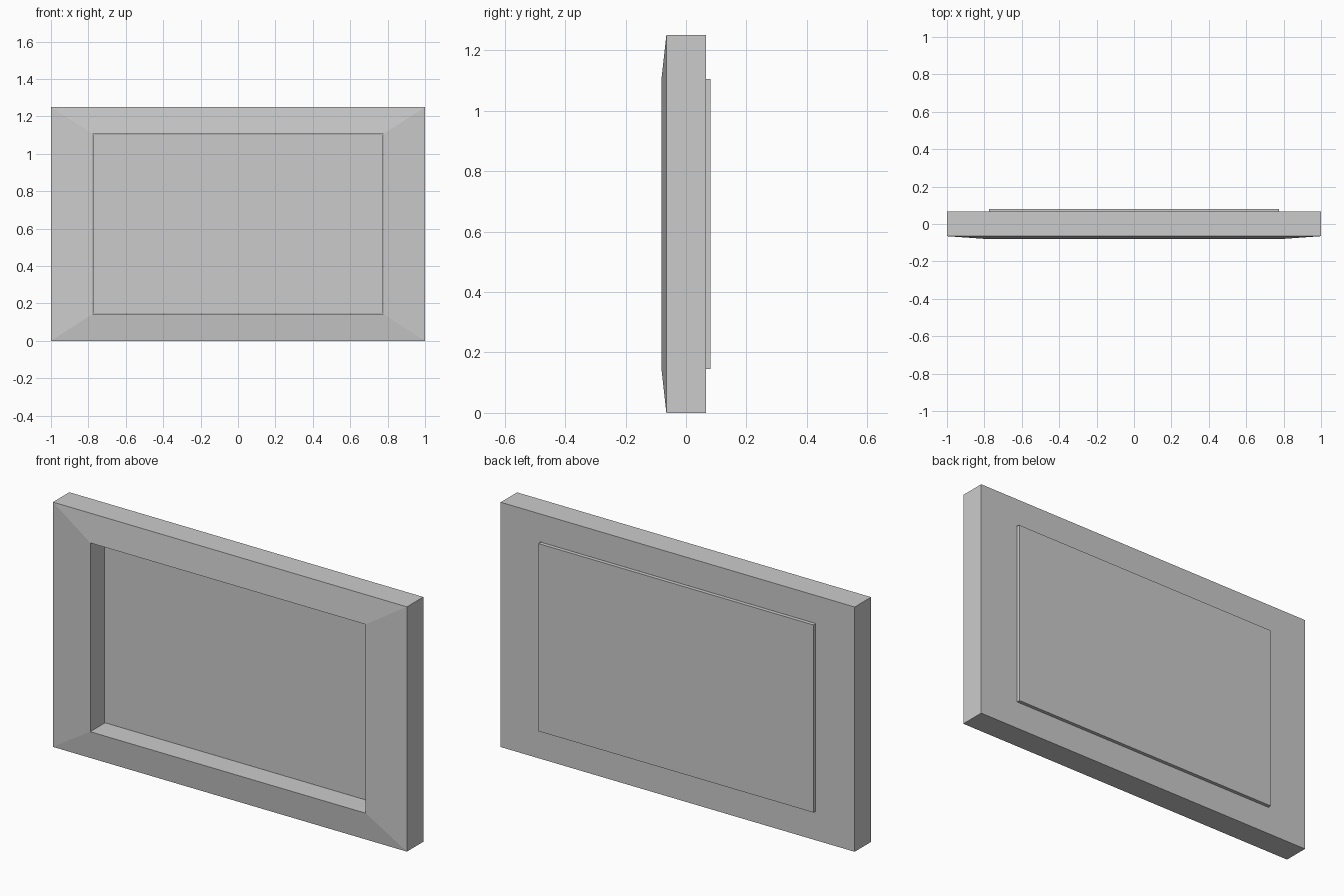
import bpy, bmesh

if "Cube" in bpy.data.objects:
    bpy.data.objects.remove(bpy.data.objects["Cube"])

MID_Z = 0.625


def make_object(name, bm):
    bmesh.ops.recalc_face_normals(bm, faces=bm.faces)
    mesh = bpy.data.meshes.new(name)
    bm.to_mesh(mesh)
    bm.free()
    obj = bpy.data.objects.new(name, mesh)
    bpy.context.collection.objects.link(obj)
    return obj


def ring(bm, half_x, half_z, y):
    return [bm.verts.new((sx * half_x, y, MID_Z + sz * half_z))
            for sx, sz in ((-1, -1), (1, -1), (1, 1), (-1, 1))]


# Mitred frame: a closed cross-section carried round the four corners
# (half width, half height, depth)
OUTER, INNER = (1.0, 0.625), (0.778, 0.482)
profile = [(*OUTER, 0.067), (*OUTER, -0.065), (*INNER, -0.081), (*INNER, 0.067)]
bm = bmesh.new()
rings = [ring(bm, *p) for p in profile]
for i, a in enumerate(rings):
    b = rings[(i + 1) % len(rings)]
    for j in range(4):
        k = (j + 1) % 4
        bm.faces.new((a[j], a[k], b[k], b[j]))
make_object("frame", bm)

# Picture panel: slab set in the opening, standing slightly proud at the back
bm = bmesh.new()
bmesh.ops.create_cube(bm, size=1)
panel = make_object("picture_panel", bm)
panel.scale = (1.552, 0.048, 0.958)
panel.location = (0, 0.057, MID_Z)
